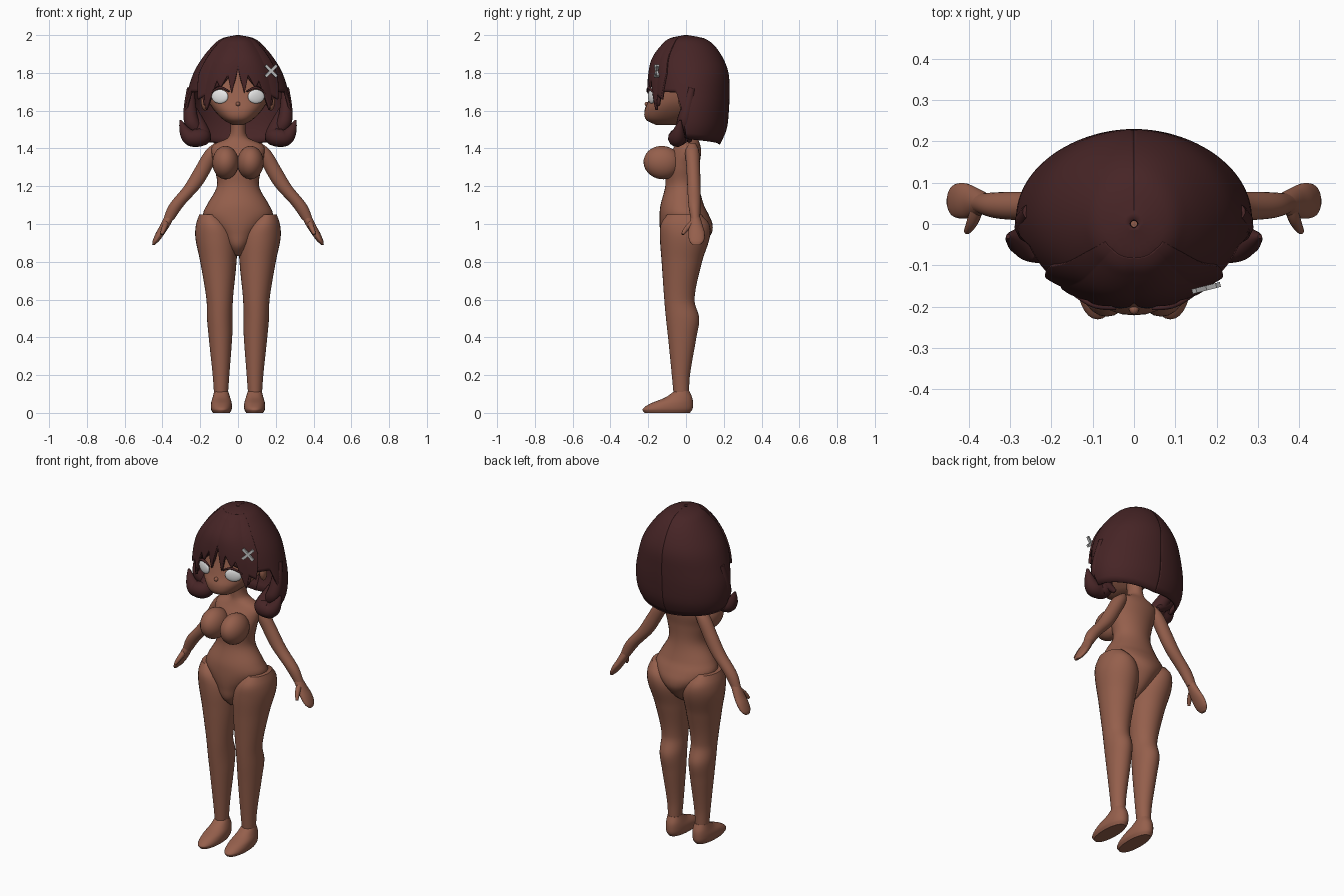
import bpy
import math
from mathutils import Vector

cube = bpy.data.objects.get("Cube")
if cube:
    bpy.data.objects.remove(cube, do_unlink=True)


def material(name, color):
    mat = bpy.data.materials.new(name)
    mat.use_nodes = True
    mat.diffuse_color = (*color, 1)
    mat.node_tree.nodes["Principled BSDF"].inputs["Base Color"].default_value = (*color, 1)
    return mat


skin = material("warm brown skin", (0.30, 0.115, 0.072))
hair = material("dark maroon hair", (0.062, 0.018, 0.019))
white = material("eye white", (0.85, 0.85, 0.85))
silver = material("clip silver", (0.55, 0.55, 0.55))


def blend(rows, key):
    """Smoothly interpolate rows (sorted by their first value) at the given key."""
    last = len(rows) - 1
    i = 0
    while i < last - 1 and key > rows[i + 1][0]:
        i += 1

    def slope(j, column):
        a, b = rows[max(j - 1, 0)], rows[min(j + 1, last)]
        return (b[column] - a[column]) / (b[0] - a[0])

    start, end = rows[i], rows[i + 1]
    step = end[0] - start[0]
    t = min(max((key - start[0]) / step, 0), 1)
    result = []
    for column in range(1, len(start)):
        p, q = start[column], end[column]
        m, n = slope(i, column) * step, slope(i + 1, column) * step
        result.append(p + t * m + t * t * (3 * (q - p) - 2 * m - n)
                      + t ** 3 * (2 * (p - q) + m + n))
    return result


def finish(obj, mat, mirrored=False):
    obj.data.materials.clear()
    obj.data.materials.append(mat)
    for face in obj.data.polygons:
        face.use_smooth = True
    obj.data.set_sharp_from_angle(angle=math.radians(50))
    if mirrored:
        mod = obj.modifiers.new("mirror", "MIRROR")
        mod.use_mirror_merge = False
    return obj


def skin_grid(name, rings, closed, mat, mirrored=False):
    """Join rings of points, listed from the top down, into one surface."""
    count = len(rings[0])
    verts = [point for ring in rings for point in ring]
    faces = []
    for r in range(len(rings) - 1):
        for c in range(count if closed else count - 1):
            d = (c + 1) % count
            faces.append((r * count + c, (r + 1) * count + c,
                          (r + 1) * count + d, r * count + d))
    if closed:
        faces.append(tuple(range(count)))
        faces.append(tuple(reversed(range(len(verts) - count, len(verts)))))
    mesh = bpy.data.meshes.new(name)
    mesh.from_pydata(verts, [], faces)
    obj = bpy.data.objects.new(name, mesh)
    bpy.context.collection.objects.link(obj)
    return finish(obj, mat, mirrored)


def power(value, exponent):
    return math.copysign(abs(value) ** (2 / exponent), value)


def loft(name, rows, mat, mirrored=False, squareness=2, steps=36, sides=32):
    """Rows, bottom to top: z, centre x, centre y, radius x, radius y."""
    rings = []
    for s in range(steps + 1):
        z = rows[-1][0] + (rows[0][0] - rows[-1][0]) * s / steps
        cx, cy, rx, ry = blend(rows, z)
        angles = [math.tau * c / sides for c in range(sides)]
        rings.append([(cx + max(rx, 0.003) * power(math.sin(a), squareness),
                       cy - max(ry, 0.003) * power(math.cos(a), squareness), z)
                      for a in angles])
    return skin_grid(name, rings, True, mat, mirrored)


def ball(name, place, size, mat, turn=(0, 0, 0), mirrored=False):
    bpy.ops.mesh.primitive_uv_sphere_add(segments=24, ring_count=16)
    obj = bpy.context.object
    obj.name = name
    obj.scale = size
    obj.rotation_euler = turn
    obj.location = place
    bpy.ops.object.transform_apply(location=True, rotation=True, scale=True)
    return finish(obj, mat, mirrored)


def strand(name, points, radii, mat, thickness=1.0):
    """Tapered tube through the points, mirrored to the other side."""
    curve = bpy.data.curves.new(name, "CURVE")
    curve.dimensions = "3D"
    curve.bevel_depth = thickness
    curve.bevel_resolution = 4
    curve.use_fill_caps = True
    spline = curve.splines.new("NURBS")
    spline.points.add(len(points) - 1)
    for knot, point, radius in zip(spline.points, points, radii):
        knot.co = (*point, 1)
        knot.radius = radius
    spline.order_u = 3
    spline.use_endpoint_u = True
    obj = bpy.data.objects.new(name, curve)
    bpy.context.collection.objects.link(obj)
    bpy.ops.object.select_all(action="DESELECT")
    obj.select_set(True)
    bpy.context.view_layer.objects.active = obj
    bpy.ops.object.convert(target="MESH")
    return finish(bpy.context.object, mat, True)


# Torso with pelvis and neck
loft("torso", [
    (0.83, 0, -0.03, 0.02, 0.04), (0.88, 0, -0.02, 0.06, 0.10),
    (0.95, 0, 0, 0.11, 0.135), (1.0, 0, 0, 0.16, 0.14),
    (1.05, 0, -0.01, 0.185, 0.13), (1.1, 0, -0.02, 0.165, 0.115),
    (1.2, 0, -0.02, 0.112, 0.09), (1.3, 0, -0.02, 0.125, 0.09),
    (1.38, 0, 0, 0.14, 0.08), (1.42, 0, 0.01, 0.13, 0.065),
    (1.46, 0, 0.01, 0.05, 0.05), (1.58, 0, 0, 0.045, 0.045)], skin, steps=60)
ball("bust", (0.066, -0.125, 1.325), (0.07, 0.10, 0.088), skin, (-0.15, 0, 0), True)

# Legs and feet
loft("leg", [
    (0.09, 0.09, -0.025, 0.036, 0.04), (0.2, 0.09, -0.027, 0.044, 0.048),
    (0.4, 0.093, -0.02, 0.062, 0.075), (0.5, 0.096, -0.018, 0.068, 0.088),
    (0.6, 0.097, -0.035, 0.07, 0.08), (0.8, 0.104, -0.022, 0.096, 0.107),
    (0.93, 0.116, -0.006, 0.11, 0.132), (1.0, 0.132, -0.005, 0.09, 0.128),
    (1.05, 0.15, -0.01, 0.055, 0.09)], skin, True, steps=56)
loft("foot", [
    (0, 0.088, -0.1, 0.045, 0.12), (0.02, 0.088, -0.098, 0.055, 0.132),
    (0.05, 0.088, -0.075, 0.055, 0.112), (0.08, 0.088, -0.04, 0.047, 0.073),
    (0.115, 0.089, -0.022, 0.037, 0.04)], skin, True, 2.2)

# Arms, hands and thumbs
loft("arm", [
    (1.02, 0.37, 0.05, 0.028, 0.024), (1.1, 0.325, 0.045, 0.04, 0.032),
    (1.2, 0.24, 0.042, 0.045, 0.035), (1.3, 0.18, 0.038, 0.045, 0.036),
    (1.39, 0.13, 0.032, 0.04, 0.036), (1.43, 0.105, 0.03, 0.018, 0.02)], skin, True)
loft("hand", [
    (0.89, 0.447, 0.055, 0.007, 0.02), (0.91, 0.435, 0.056, 0.017, 0.038),
    (0.95, 0.412, 0.056, 0.024, 0.043), (0.99, 0.388, 0.053, 0.026, 0.036),
    (1.04, 0.362, 0.05, 0.027, 0.024)], skin, True)
strand("thumb", [(0.38, 0.04, 1.01), (0.39, 0.0, 0.98), (0.405, -0.018, 0.945)],
       (1, 1.1, 0.5), skin, 0.015)

# Head, nose and ears
loft("head", [
    (1.525, 0, -0.10, 0.03, 0.06), (1.55, 0, -0.10, 0.075, 0.11),
    (1.6, 0, -0.06, 0.125, 0.16), (1.65, 0, -0.035, 0.155, 0.165),
    (1.72, 0, -0.02, 0.17, 0.158), (1.8, 0, 0, 0.175, 0.16),
    (1.88, 0, 0.01, 0.14, 0.14), (1.93, 0, 0.01, 0.07, 0.08)], skin, False, 2.4)
ball("nose", (0, -0.205, 1.635), (0.012, 0.014, 0.012), skin)
ball("ear", (0.175, -0.01, 1.645), (0.02, 0.03, 0.045), skin, (0.2, 0, 0.3), True)

# Eyes and lashes
ball("eye", (0.096, -0.182, 1.675), (0.047, 0.012, 0.037), white, (0, 0, 0.36), True)
strand("lash", [(0.045, -0.205, 1.70), (0.075, -0.203, 1.722),
                (0.115, -0.19, 1.72), (0.148, -0.168, 1.69)],
       (0.5, 1, 1, 0.6), hair, 0.007)

# Hair shells follow one head-shaped profile: z, centre y, radius x, radius y
PROFILE = [
    (1.42, 0.015, 0.24, 0.165), (1.5, 0.015, 0.277, 0.2), (1.6, 0.015, 0.285, 0.212),
    (1.7, 0.015, 0.267, 0.215), (1.8, 0.015, 0.235, 0.21), (1.88, 0.01, 0.188, 0.185),
    (1.95, 0.01, 0.128, 0.135), (1.985, 0.005, 0.08, 0.085), (2.0, 0, 0.01, 0.01)]


def lower_edge(table, angle):
    """Straight-line lookup, so that the lock tips stay pointed."""
    for (a, low), (b, high) in zip(table, table[1:]):
        if angle <= b:
            return low + (high - low) * (angle - a) / (b - a)
    return table[-1][1]


def hair_shell(name, table, reach, top, grow, rows=28, columns=180):
    rings = []
    for r in range(rows + 1):
        ring = []
        for c in range(columns + 1):
            a = reach * (2 * c / columns - 1)
            z = top - (top - lower_edge(table, abs(a))) * (r / rows) ** 1.6
            cy, rx, ry = blend(PROFILE, z)
            swell = 1 + grow * (0.4 + abs(math.sin(4.5 * a)))
            ring.append((rx * swell * math.sin(a), cy - ry * swell * math.cos(a), z))
        rings.append(ring)
    obj = skin_grid(name, rings, False, hair)
    solid = obj.modifiers.new("thickness", "SOLIDIFY")
    solid.thickness = 0.014
    solid.offset = -1


hair_shell("hair_cap", [
    (0, 1.82), (0.1, 1.72), (0.2, 1.78), (0.32, 1.74), (0.5, 1.72), (0.6, 1.62),
    (0.7, 1.63), (0.8, 1.7), (1.25, 1.7), (1.4, 1.6), (1.5, 1.45), (math.pi, 1.42)],
    math.pi, 2.0, 0)
hair_shell("fringe", [
    (0, 1.84), (0.12, 1.69), (0.22, 1.79), (0.35, 1.72), (0.45, 1.76),
    (0.62, 1.6), (0.7, 1.68), (0.85, 1.66), (1.0, 1.8)], 1.0, 1.985, 0.03)

# Flipped lock ends on both sides
strand("flip_lock", [(0.24, 0.04, 1.6), (0.18, -0.02, 1.47), (0.2, -0.05, 1.455),
                     (0.275, -0.045, 1.455), (0.305, -0.03, 1.55)],
       (0.6, 1, 1.1, 1, 0.12), hair, 0.045)
strand("side_lock", [(0.25, 0.03, 1.72), (0.26, 0, 1.58), (0.23, -0.02, 1.5),
                     (0.15, 0.02, 1.44)], (0.5, 1, 1, 0.3), hair, 0.04)

# Crossed hair clip on the left
for tilt in (-1, 1):
    bpy.ops.mesh.primitive_cube_add(size=1, location=(0.175, -0.155, 1.81))
    bar = bpy.context.object
    bar.name = "clip_bar"
    bar.scale = (0.085, 0.012, 0.015)
    bar.rotation_euler = (0, tilt * math.pi / 4, 0.25)
    finish(bar, silver)
